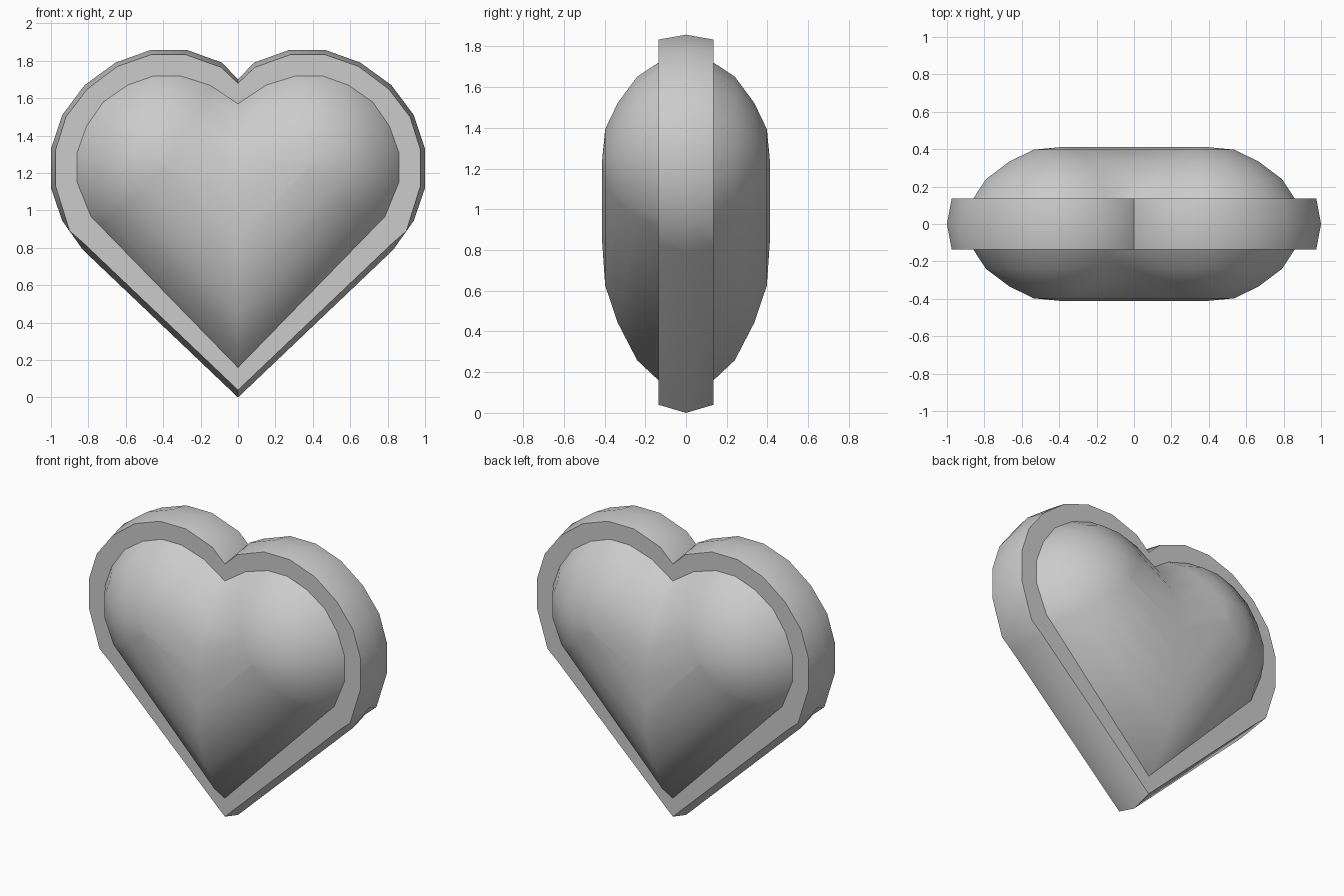
import bpy, bmesh, math

if "Cube" in bpy.data.objects:
    bpy.data.objects.remove(bpy.data.objects["Cube"])

# Half outlines (x, z) from the notch around the lobe to the bottom tip
MID = [(0, 1.70), (.085, 1.79), (.27, 1.857), (.47, 1.857), (.655, 1.79), (.82, 1.67),
       (.94, 1.51), (1.0, 1.33), (1.0, 1.12), (.94, .945), (.83, .79), (0, 0)]
EDGE = [(0, 1.68), (.09, 1.765), (.28, 1.833), (.465, 1.833), (.645, 1.77), (.805, 1.65),
        (.92, 1.50), (.975, 1.325), (.975, 1.13), (.90, .89), (.82, .82), (0, .04)]
INNER = [(0, 1.57), (.15, 1.67), (.31, 1.72), (.45, 1.72), (.59, 1.67), (.72, 1.58),
         (.81, 1.45), (.86, 1.31), (.86, 1.15), (.785, .965), (.74, .92), (0, .16)]
RIM_Y = .135
CX, CZ, R = .38, 1.235, .49      # lobe centre and radius


def ring(bm, half, y):
    pts = half + [(-x, z) for x, z in reversed(half[1:-1])]
    return [bm.verts.new((x, y, z)) for x, z in pts]


def loft(bm, a, b):
    n = len(a)
    for i in range(n):
        j = (i + 1) % n
        bm.faces.new((a[i], a[j], b[j], b[i]))


def inset(d):
    # lobes shrink to their centres, notch and tip slide along the middle
    k = 1 - d / R
    lobe = [(CX + (x - CX) * k, CZ + (z - CZ) * k) for x, z in INNER[1:-2]]
    x, z = lobe[-1]
    tip = (0, .16 + 1.41 * d)
    lobe.append((x * .94, z + (tip[1] - z) * .06))
    return [(0, 1.57 - 1.1 * d)] + lobe + [tip]


def finish(bm, name, angle=None):
    bmesh.ops.recalc_face_normals(bm, faces=bm.faces)
    for f in bm.faces:
        f.smooth = True
    if angle:
        for e in bm.edges:
            if len(e.link_faces) == 2 and e.calc_face_angle() > angle:
                e.smooth = False
    me = bpy.data.meshes.new(name)
    bm.to_mesh(me)
    bm.free()
    ob = bpy.data.objects.new(name, me)
    bpy.context.collection.objects.link(ob)


# Raised rim band around the heart, closed ring section
bm = bmesh.new()
rings = [ring(bm, h, y) for h, y in ((INNER, -RIM_Y), (EDGE, -RIM_Y), (MID, 0),
                                     (EDGE, RIM_Y), (INNER, RIM_Y))]
for a, b in zip(rings, rings[1:]):
    loft(bm, a, b)
finish(bm, "rim_band", math.radians(40))

# Puffed front and back cushions
STEPS = [(0, RIM_Y), (.07, .24), (.20, .335), (.33, .397), (.485, .412)]
for name, s in (("front_cushion", -1), ("back_cushion", 1)):
    bm = bmesh.new()
    rings = [ring(bm, INNER if d == 0 else inset(d), s * y) for d, y in STEPS]
    for a, b in zip(rings, rings[1:]):
        loft(bm, a, b)
    bm.faces.new(rings[-1])
    bmesh.ops.recalc_face_normals(bm, faces=bm.faces)
    # make the open shell face outwards
    cap = max(bm.faces, key=lambda f: abs(f.calc_center_median().y))
    flip = cap.normal.y * s < 0
    for f in bm.faces:
        f.smooth = True
    if flip:
        bmesh.ops.reverse_faces(bm, faces=bm.faces)
    me = bpy.data.meshes.new(name)
    bm.to_mesh(me)
    bm.free()
    bpy.context.collection.objects.link(bpy.data.objects.new(name, me))
